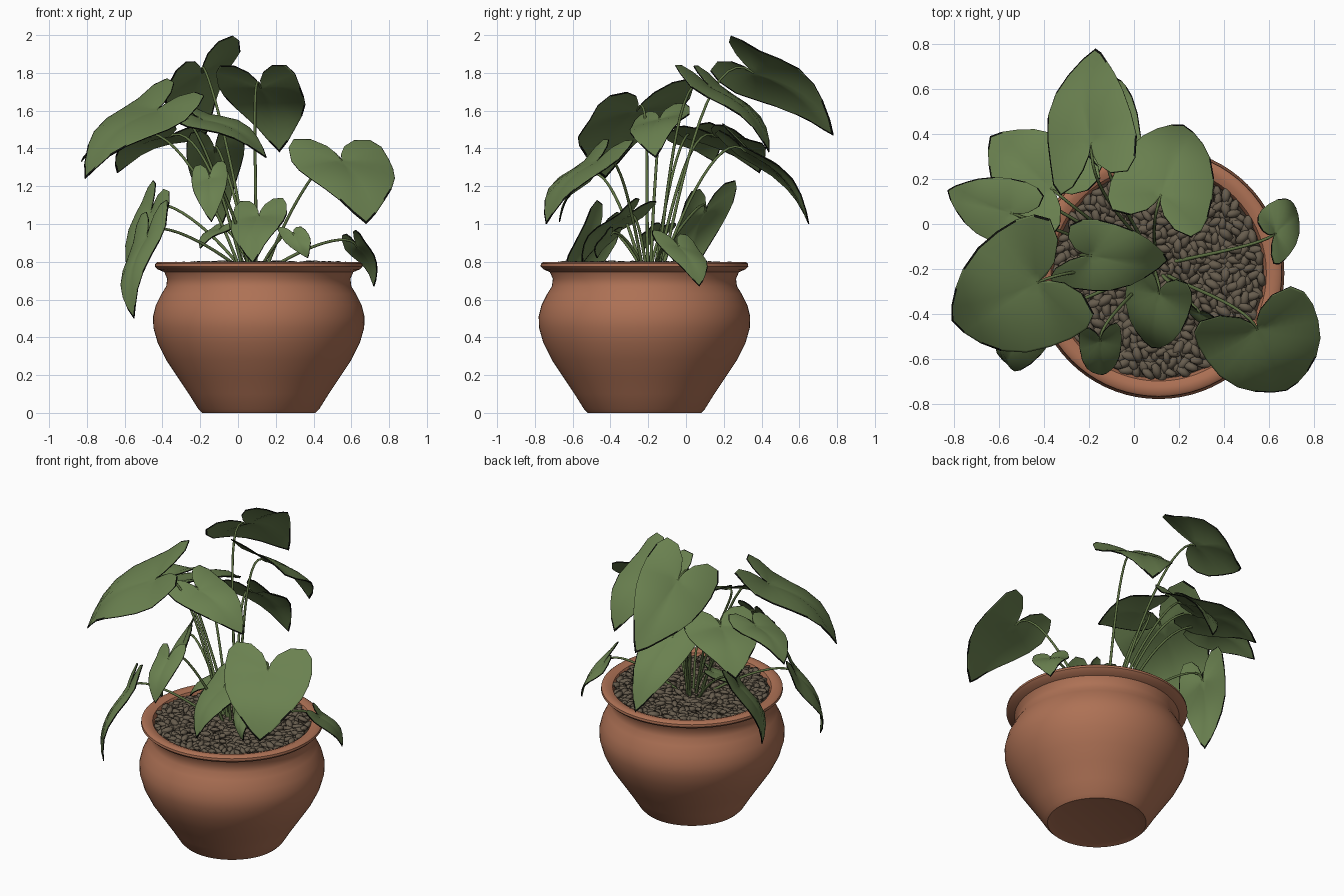
import bpy, bmesh, math, random
from math import sin, cos, pi, radians
from mathutils import Vector, Matrix, Euler

random.seed(4)
if "Cube" in bpy.data.objects:
    bpy.data.objects.remove(bpy.data.objects["Cube"])

POT = Vector((0.11, -0.22, 0))


def material(name, r, g, b):
    mat = bpy.data.materials.new(name)
    mat.use_nodes = True
    mat.diffuse_color = (r, g, b, 1)
    shader = mat.node_tree.nodes["Principled BSDF"]
    shader.inputs["Base Color"].default_value = (r, g, b, 1)
    shader.inputs["Roughness"].default_value = 0.7
    return mat


terracotta = material("terracotta", 0.42, 0.165, 0.09)
leaf_green = material("leaf green", 0.145, 0.22, 0.08)
leaf_edge = material("dark leaf edge", 0.005, 0.006, 0.004)
stem_green = material("stem green", 0.11, 0.165, 0.055)
pebble_brown = material("pebble brown", 0.135, 0.108, 0.075)
soil_brown = material("soil brown", 0.04, 0.03, 0.02)


def finish(bm, name, mats, angle=40):
    mesh = bpy.data.meshes.new(name)
    bm.to_mesh(mesh)
    bm.free()
    for mat in mats:
        mesh.materials.append(mat)
    mesh.shade_smooth()
    mesh.set_sharp_from_angle(angle=radians(angle))
    obj = bpy.data.objects.new(name, mesh)
    bpy.context.scene.collection.objects.link(obj)
    return obj


# Pot: turned profile with a slightly recessed foot and a rolled rim
def lathe(name, profile, mat, steps=72):
    bm = bmesh.new()
    verts = [bm.verts.new((r, 0, z)) for r, z in profile]
    edges = [bm.edges.new(pair) for pair in zip(verts, verts[1:])]
    bmesh.ops.spin(bm, geom=verts + edges, cent=(0, 0, 0), axis=(0, 0, 1),
                   angle=2 * pi, steps=steps, use_merge=True)
    bmesh.ops.remove_doubles(bm, verts=bm.verts, dist=0.0005)
    bmesh.ops.recalc_face_normals(bm, faces=bm.faces)
    obj = finish(bm, name, [mat])
    obj.location = POT
    return obj


lathe("pot", [(0, 0.012), (0.25, 0.012), (0.3, 0), (0.32, 0.02),
              (0.37, 0.1), (0.43, 0.19), (0.49, 0.28), (0.535, 0.37),
              (0.558, 0.45), (0.56, 0.51), (0.545, 0.57), (0.515, 0.63),
              (0.49, 0.67), (0.485, 0.71), (0.5, 0.745), (0.535, 0.76),
              (0.55, 0.775), (0.548, 0.79), (0.535, 0.8), (0.505, 0.8),
              (0.48, 0.79), (0.465, 0.76), (0.46, 0.7), (0, 0.7)], terracotta)
lathe("soil", [(0, 0.765), (0.47, 0.765)], soil_brown)

# Pebbles: a sunflower layout of squashed, randomly turned stones
bm = bmesh.new()
COUNT = 560
for i in range(COUNT):
    r = 0.46 * math.sqrt((i + 0.5) / COUNT)
    a = i * 2.39996
    place = Matrix.Translation(POT + Vector((r * cos(a), r * sin(a), random.uniform(0.765, 0.79))))
    turn = Euler((random.uniform(-0.4, 0.4), random.uniform(-0.3, 0.3), random.uniform(0, pi))).to_matrix().to_4x4()
    size = random.uniform(0.85, 1.2)
    shape = Matrix.Diagonal((0.038 * size, 0.021 * size, 0.015 * size, 1))
    bmesh.ops.create_icosphere(bm, subdivisions=1, radius=1, matrix=place @ turn @ shape)
finish(bm, "pebbles", [pebble_brown], 60)

# Heart outline as (degrees from the tip direction, radius)
HEART = [(0, 1), (8, 0.9), (20, 0.77), (35, 0.68), (55, 0.61), (75, 0.57), (95, 0.57),
         (115, 0.6), (130, 0.59), (145, 0.45), (158, 0.27), (168, 0.12)]
OUTLINE = [(-a, r) for a, r in reversed(HEART[1:])] + HEART
RINGS = [0.15, 0.3, 0.45, 0.6, 0.75, 0.88, 0.97, 1]

stems = bpy.data.curves.new("stems", "CURVE")
stems.dimensions = "3D"
stems.bevel_depth = 0.009
stems.bevel_resolution = 2
stems.resolution_u = 14
stems.materials.append(stem_green)
bpy.context.scene.collection.objects.link(bpy.data.objects.new("stems", stems))


def stem(end, along):
    root = Vector((0.08 + 0.12 * end.x, -0.17 + 0.12 * end.y, 0.75))
    rise = end.z - root.z
    reach = (end - root).to_2d().length
    spline = stems.splines.new("BEZIER")
    spline.bezier_points.add(1)
    first, last = spline.bezier_points
    for p in (first, last):
        p.handle_left_type = p.handle_right_type = "FREE"
    first.co = first.handle_left = root
    flat = (end - root) * 0.25
    first.handle_right = root + Vector((flat.x, flat.y, 0.5 * rise + 0.05 * reach))
    last.co = last.handle_right = end
    last.handle_left = end - along.normalized() * 0.25 * (end - root).length
    last.radius = 0.7


# Leaf: heart fan stretched from its stem joint to its tip, arched and rippled
def leaf(name, base, tip, side):
    base, side = Vector(base), Vector(side)
    along = Vector(tip) - base
    normal = side.cross(along).normalized()
    if normal.z < 0:
        normal.negate()
    length = along.length
    phase = random.uniform(0, 2 * pi)
    bm = bmesh.new()

    def point(angle, r):
        v, u = r * cos(radians(angle)), r * sin(radians(angle)) / 0.6
        lift = 0.13 * sin(pi * max(v, 0)) - 0.25 * min(v, 0) ** 2
        lift += 0.06 * abs(u) - 0.1 * u * u
        lift += 0.06 * r * r * sin(radians(angle) * 3 + phase) * (1 - max(v, 0))
        return bm.verts.new(base + along * v + side * u + normal * lift * length)

    centre = point(0, 0)
    rows = [[point(a, r * k) for a, r in OUTLINE] for k in RINGS]
    for p, q in zip(rows[0], rows[0][1:]):
        bm.faces.new((centre, p, q))
    for inner, outer in zip(rows, rows[1:]):
        for j in range(len(OUTLINE) - 1):
            face = bm.faces.new((inner[j], outer[j], outer[j + 1], inner[j + 1]))
            # Withered margin: the tip and a few stretches of the edge
            at_tip = abs(OUTLINE[j][0] + OUTLINE[j + 1][0]) < 10
            if outer is rows[-1] and (at_tip or random.random() < 0.3):
                face.material_index = 1
    bmesh.ops.recalc_face_normals(bm, faces=bm.faces)
    obj = finish(bm, name, [leaf_green, leaf_edge], 60)
    solid = obj.modifiers.new("thickness", "SOLIDIFY")
    solid.thickness = 0.006
    solid.offset = 0
    solid.material_offset_rim = 1
    stem(base, along)


# Tall leaves
leaf("tall_back_leaf", (-0.19, 0.36, 1.80), (-0.17, 0.78, 1.47), (0.20, 0.07, 0.12))
leaf("high_back_leaf", (0.12, 0.13, 1.72), (0.22, 0.44, 1.38), (0.23, -0.08, 0))
leaf("big_right_leaf", (-0.43, -0.26, 1.60), (-0.81, -0.43, 1.24), (0.13, -0.28, -0.06))
leaf("far_right_leaf", (-0.55, 0.05, 1.47), (-0.83, 0.15, 1.33), (0.05, 0.15, 0.03))
leaf("big_left_leaf", (0.55, -0.47, 1.33), (0.68, -0.74, 1.00), (0.27, 0.10, 0))
leaf("centre_leaf", (-0.19, -0.14, 1.55), (0.15, -0.16, 1.35), (0.06, 0.16, 0.04))
leaf("back_right_leaf", (-0.37, 0.16, 1.46), (-0.64, 0.39, 1.27), (0.15, 0.18, 0))
leaf("low_back_leaf", (-0.12, 0.32, 1.38), (-0.08, 0.65, 1.00), (0.16, 0.02, 0.03))
# Short and drooping leaves
leaf("drooping_front_leaf", (-0.48, -0.47, 0.93), (-0.55, -0.63, 0.50), (0.09, -0.09, 0.05))
leaf("drooping_side_leaf", (-0.46, 0.10, 1.06), (-0.56, 0, 0.67), (-0.06, 0.15, 0.04))
leaf("low_front_leaf", (0.11, -0.31, 1.04), (0.08, -0.55, 0.79), (0.15, -0.07, 0.01))
leaf("front_leaf", (-0.15, -0.52, 1.24), (-0.14, -0.67, 1.01), (0.10, 0.01, 0.02))
leaf("low_left_leaf", (0.63, -0.04, 0.88), (0.72, 0.07, 0.67), (0.05, -0.12, 0.02))
leaf("small_left_leaf", (0.30, -0.40, 0.94), (0.37, -0.47, 0.82), (0.08, -0.04, 0))
leaf("small_right_leaf", (-0.10, -0.14, 0.97), (-0.20, -0.22, 0.87), (0.05, -0.07, 0))
